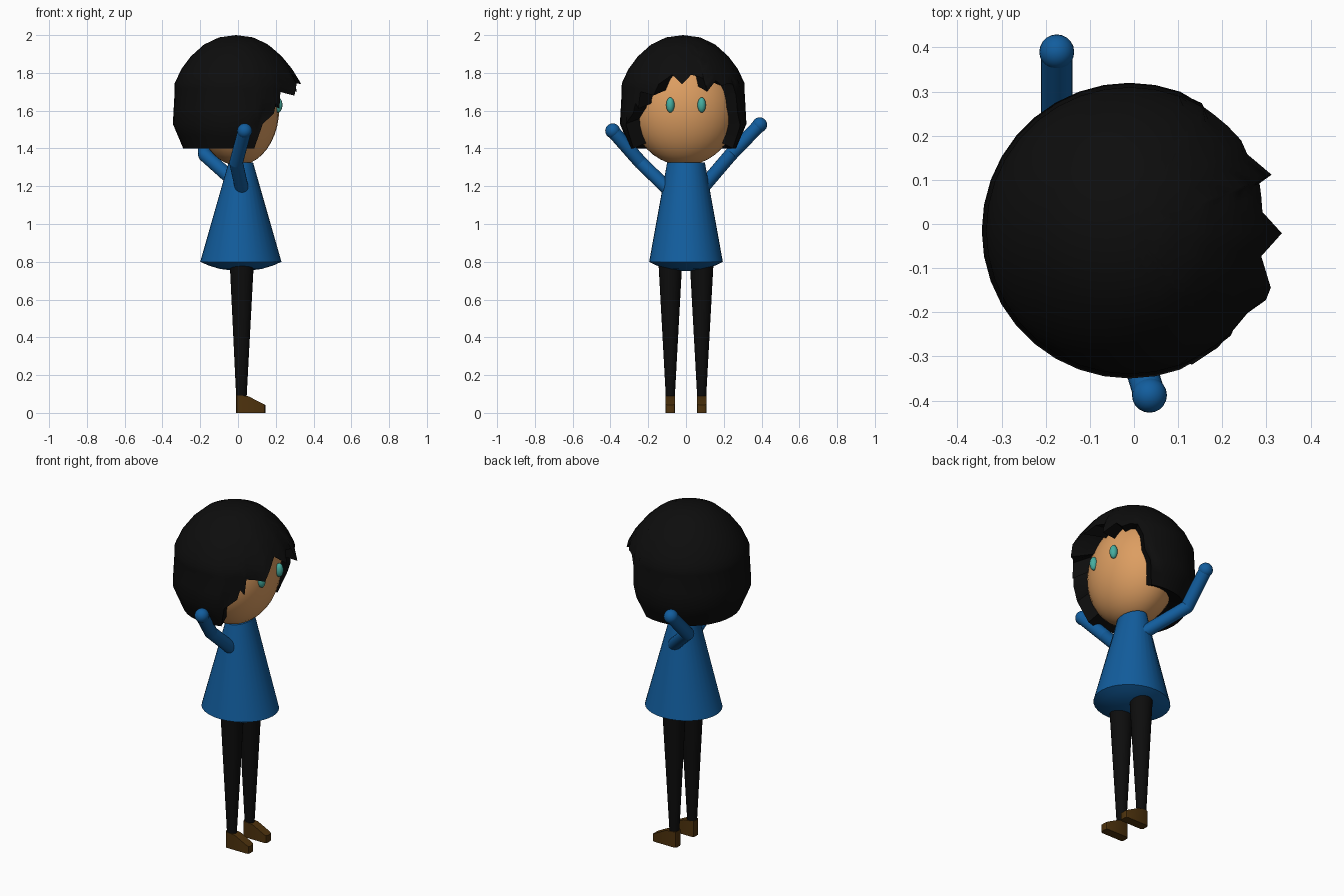
import bpy, bmesh, math
from mathutils import Vector, Matrix

if "Cube" in bpy.data.objects:
    bpy.data.objects.remove(bpy.data.objects["Cube"])


def material(name, rgb):
    m = bpy.data.materials.new(name)
    m.diffuse_color = (*rgb, 1)
    m.use_nodes = True
    m.node_tree.nodes["Principled BSDF"].inputs["Base Color"].default_value = m.diffuse_color
    return m


BLACK = material("soft_black", (0.004, 0.004, 0.004))
BLUE = material("blue_cloth", (0.006, 0.110, 0.340))
SKIN = material("skin", (0.72, 0.34, 0.12))
BROWN = material("brown_leather", (0.075, 0.032, 0.004))
TEAL = material("teal", (0.06, 0.42, 0.35))


def finish(name, bm, mat, angle=40):
    bmesh.ops.remove_doubles(bm, verts=bm.verts, dist=1e-5)
    bmesh.ops.recalc_face_normals(bm, faces=bm.faces)
    me = bpy.data.meshes.new(name)
    bm.to_mesh(me)
    bm.free()
    me.materials.append(mat)
    ob = bpy.data.objects.new(name, me)
    bpy.context.collection.objects.link(ob)
    bpy.ops.object.select_all(action='DESELECT')
    ob.select_set(True)
    bpy.context.view_layer.objects.active = ob
    bpy.ops.object.shade_smooth_by_angle(angle=math.radians(angle))
    return ob


def loft(name, rings, mat, n=32):
    """Stack of elliptical rings (x, y, z, rx, ry)."""
    bm = bmesh.new()
    prev = None
    for x, y, z, rx, ry in rings:
        ring = [bm.verts.new((x + rx * math.cos(2 * math.pi * i / n),
                              y + ry * math.sin(2 * math.pi * i / n), z)) for i in range(n)]
        if prev:
            for i in range(n):
                j = (i + 1) % n
                bm.faces.new((prev[i], prev[j], ring[j], ring[i]))
        else:
            bm.faces.new(ring[::-1])
        prev = ring
    bm.faces.new(prev)
    return finish(name, bm, mat)


def ellipsoid(name, centre, radii, mat, u=32, v=20):
    bm = bmesh.new()
    bmesh.ops.create_uvsphere(bm, u_segments=u, v_segments=v, radius=1,
                              matrix=Matrix.Translation(centre) @ Matrix.Diagonal((*radii, 1)))
    return finish(name, bm, mat)


def arm(name, pts, r, mat):
    """Tube with round joints and a slightly larger round hand."""
    bm = bmesh.new()
    pts = [Vector(p) for p in pts]
    for a, b in zip(pts, pts[1:]):
        d = b - a
        rot = d.to_track_quat('Z', 'Y').to_matrix().to_4x4()
        bmesh.ops.create_cone(bm, segments=20, radius1=r, radius2=r, depth=d.length,
                              matrix=Matrix.Translation((a + b) / 2) @ rot)
    for p, rad in zip(pts, (r, r, r * 1.1)):
        bmesh.ops.create_uvsphere(bm, u_segments=20, v_segments=12, radius=rad,
                                  matrix=Matrix.Translation(p))
    return finish(name, bm, mat)


# head and eyes
HC, HR = (0.0, -0.01, 1.61), (0.218, 0.28, 0.30)
ellipsoid("head", HC, HR, SKIN)
for s, side in ((-1, "right"), (1, "left")):
    ellipsoid(side + "_eye", (0.213, s * 0.083, 1.63), (0.022, 0.022, 0.04), TEAL, 20, 12)

# tunic with a bulging underside
loft("tunic", [(0.015, 0, 0.752, 0.03, 0.03), (0.015, 0, 0.762, 0.11, 0.10),
               (0.015, 0, 0.78, 0.17, 0.155), (0.015, 0, 0.80, 0.215, 0.195),
               (0.015, 0, 1.325, 0.065, 0.10)], BLUE)

# arms, raised
arm("right_arm", [(0.02, -0.10, 1.19), (-0.01, -0.24, 1.325), (0.035, -0.388, 1.493)], 0.036, BLUE)
arm("left_arm", [(0.015, 0.09, 1.195), (-0.175, 0.235, 1.365), (-0.175, 0.39, 1.525)], 0.036, BLUE)

# legs and shoes
for s, side in ((-1, "right"), (1, "left")):
    loft(side + "_leg", [(0.018, s * 0.083, 0.07, 0.027, 0.023),
                         (0.020, s * 0.083, 0.80, 0.064, 0.063)], BLACK, 24)
    bm = bmesh.new()
    side_profile = [(-0.01, 0), (0.145, 0), (0.145, 0.042), (0.055, 0.088), (-0.01, 0.094)]
    lo, hi = ([bm.verts.new((x, s * 0.083 + w * 0.026, z)) for x, z in side_profile]
              for w in (-1, 1))
    bm.faces.new(lo)
    bm.faces.new(hi[::-1])
    for i in range(5):
        j = (i + 1) % 5
        bm.faces.new((lo[i], lo[j], hi[j], hi[i]))
    # chamfer the upright toe and heel corners
    corners = [e for e in bm.edges if abs((e.verts[0].co - e.verts[1].co).x) < 1e-6
               and abs((e.verts[0].co - e.verts[1].co).y) < 1e-6]
    bmesh.ops.bevel(bm, geom=corners, offset=0.013, segments=2, profile=0.5, affect='EDGES')
    finish(side + "_shoe", bm, BROWN, 30)

# hair: revolved profile whose lower edge follows a jagged fringe
PROFILE = [(0, 2.0), (0.09, 1.988), (0.17, 1.95), (0.24, 1.887), (0.29, 1.82),
           (0.325, 1.745), (0.326, 1.69), (0.335, 1.53), (0.28, 1.40)]
FRINGE = [(-70, 1.40), (-65, 1.53), (-53, 1.585), (-50, 1.64), (-46, 1.61), (-44, 1.70),
          (-35, 1.69), (-27, 1.68), (-22, 1.74), (-11, 1.79), (-1, 1.74), (8, 1.79),
          (15, 1.78), (20, 1.77), (21.5, 1.70), (33, 1.76), (39, 1.73), (47, 1.745),
          (54, 1.74), (59, 1.68), (60.5, 1.585), (66, 1.52), (70, 1.40)]
columns = FRINGE + [(a, 1.40) for a in range(80, 290, 10)]


def radius_at(t):
    i = min(int(t), len(PROFILE) - 2)
    (r0, z0), (r1, z1) = PROFILE[i], PROFILE[i + 1]
    return r0 + (r1 - r0) * (t - i), z0 + (z1 - z0) * (t - i)


def param_at(z):
    for i in range(len(PROFILE) - 1):
        z0, z1 = PROFILE[i][1], PROFILE[i + 1][1]
        if z >= z1 - 1e-9:
            return i + (z0 - z) / (z0 - z1)


bm = bmesh.new()
ROWS = 16
top = bm.verts.new((-0.01, -0.015, 2.0))
cols = []
for deg, zb in columns:
    c, s = math.cos(math.radians(deg)), math.sin(math.radians(deg))
    tb = param_at(zb)
    col = []
    for j in range(1, ROWS + 1):
        r, z = radius_at(tb * j / ROWS)
        if abs(deg) < 35 and zb < 1.75:      # fringe tips flare outwards
            r += 0.02 * (j / ROWS) ** 4
        col.append(bm.verts.new((-0.01 + r * c, -0.015 + r * s, z)))
    # rim reaching in to the head
    zi = zb + 0.03
    k = 0.97 * math.sqrt(1 - ((zi - HC[2]) / HR[2]) ** 2)
    q = k / math.hypot(c / HR[0], s / HR[1])
    col.append(bm.verts.new((HC[0] + q * c, HC[1] + q * s, zi)))
    cols.append(col)
for a, b in zip(cols, cols[1:] + cols[:1]):
    bm.faces.new((top, a[0], b[0]))
    for j in range(ROWS):
        bm.faces.new((a[j], a[j + 1], b[j + 1], b[j]))
finish("hair", bm, BLACK)
